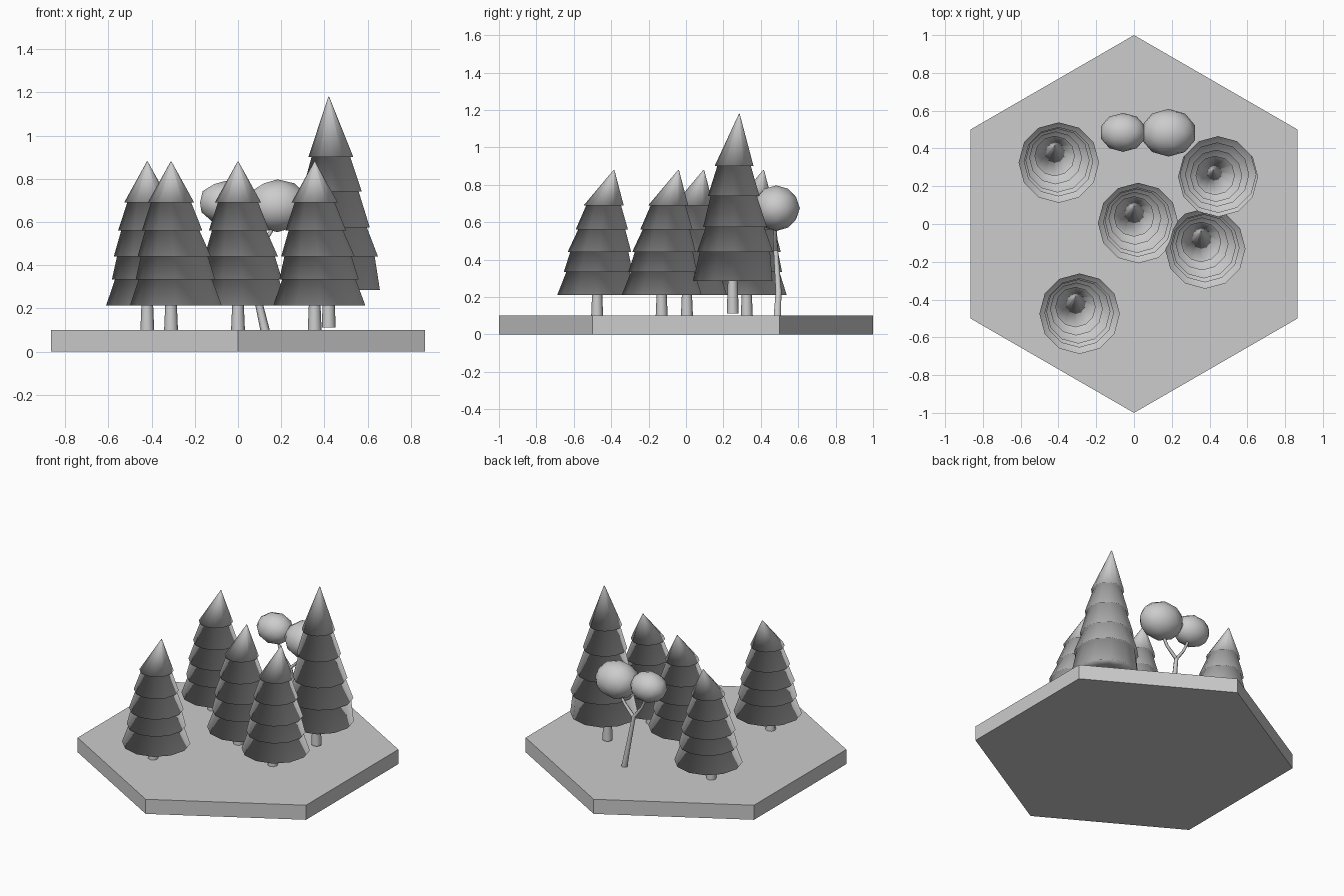
import bpy, bmesh, math
from mathutils import Vector

cube = bpy.data.objects.get("Cube")
if cube:
    bpy.data.objects.remove(cube, do_unlink=True)

# One plain grey for everything
GREY = (0.604, 0.604, 0.604, 1)
grey = bpy.data.materials.new("mid grey")
grey.use_nodes = True
grey.diffuse_color = GREY
grey.node_tree.nodes["Principled BSDF"].inputs["Base Color"].default_value = GREY


def finish(name, bm, smooth=True):
    """Turn a bmesh into a named object; end caps always stay flat."""
    bmesh.ops.recalc_face_normals(bm, faces=bm.faces)
    for face in bm.faces:
        face.smooth = smooth and len(face.verts) <= 4
    mesh = bpy.data.meshes.new(name)
    bm.to_mesh(mesh)
    bm.free()
    mesh.materials.append(grey)
    bpy.context.collection.objects.link(bpy.data.objects.new(name, mesh))


def loft(name, rings, sides, smooth=True, turn=0.0):
    """Join horizontal rings, each given as (centre, radius)."""
    bm = bmesh.new()
    loops = []
    for centre, radius in rings:
        angles = [turn + math.tau * i / sides for i in range(sides)]
        loops.append([bm.verts.new(centre + Vector((math.cos(a), math.sin(a), 0)) * radius)
                      for a in angles])
    for low, high in zip(loops, loops[1:]):
        for i in range(sides):
            j = (i + 1) % sides
            bm.faces.new((low[i], low[j], high[j], high[i]))
    bm.faces.new(loops[0][::-1])
    bm.faces.new(loops[-1])
    finish(name, bm, smooth)


def conifer(name, x, y, apex, tiers, ground):
    """Leaning tiered tree; tiers run downward as (z, radius, dx, dy)."""
    base = Vector((x, y, 0))
    rings = [(base + Vector((0, apex[1], apex[0])), 0.002)]
    for z, r, dx, dy in tiers:
        centre = base + Vector((dx, dy, z))
        rings.append((centre, r))
        if z != tiers[-1][0]:
            rings.append((centre + Vector((0, 0, 0.006)), r - 0.016))
    # Hollow underside
    bottom = tiers[-1][0]
    rings.append((base + Vector((0, 0, bottom + 0.05)), 0.05))
    loft(name + "_foliage", rings, 12)
    loft(name + "_trunk", [(base + Vector((0, 0, ground)), 0.032),
                           (base + Vector((0, 0, bottom + 0.1)), 0.023)], 8)


# Hexagonal ground slab
loft("ground_slab", [(Vector((0, 0, 0)), 1.0), (Vector((0, 0, 0.1)), 1.0)], 6, False, math.pi / 6)

# Four matching conifers
small_tiers = [(0.69, 0.107, 0, 0.035), (0.56, 0.14, 0.005, 0.025), (0.44, 0.17, 0.015, 0.012),
               (0.333, 0.184, 0.02, 0.005), (0.212, 0.213, 0.022, 0)]
for spot, x, y in [("front_right", -0.31, -0.475), ("back_right", -0.42, 0.325),
                   ("middle", 0, 0.005), ("front_left", 0.355, -0.13)]:
    conifer(spot + "_conifer", x, y, (0.88, 0.09), small_tiers, 0.1)

# Tall conifer
tall_tiers = [(0.9, 0.104, 0.01, 0.007), (0.74, 0.138, 0.015, 0.005), (0.575, 0.17, 0.02, 0.012),
              (0.44, 0.203, 0.025, 0.012), (0.285, 0.212, 0.025, 0)]
conifer("tall_conifer", 0.42, 0.25, (1.18, 0.035), tall_tiers, 0.112)


# Leafy tree: forked stem and two rounded crowns
def stem(name, points):
    loft(name, [(Vector(p[:3]), p[3]) for p in points], 6)


fork = (0.06, 0.48, 0.45, 0.014)
stem("leafy_trunk", [(0.125, 0.488, 0.1, 0.022), (0.095, 0.495, 0.23, 0.018), fork])
stem("right_branch", [fork, (0, 0.478, 0.53, 0.011), (-0.05, 0.482, 0.64, 0.008)])
stem("left_branch", [fork, (0.13, 0.475, 0.52, 0.011), (0.18, 0.48, 0.6, 0.009)])

for name, centre, size in [("right_crown", (-0.058, 0.485, 0.69), (0.124, 0.103, 0.1)),
                           ("left_crown", (0.183, 0.483, 0.675), (0.148, 0.126, 0.122))]:
    bm = bmesh.new()
    bmesh.ops.create_icosphere(bm, subdivisions=2, radius=1)
    bmesh.ops.scale(bm, vec=size, verts=bm.verts)
    bmesh.ops.translate(bm, vec=centre, verts=bm.verts)
    finish(name, bm)
